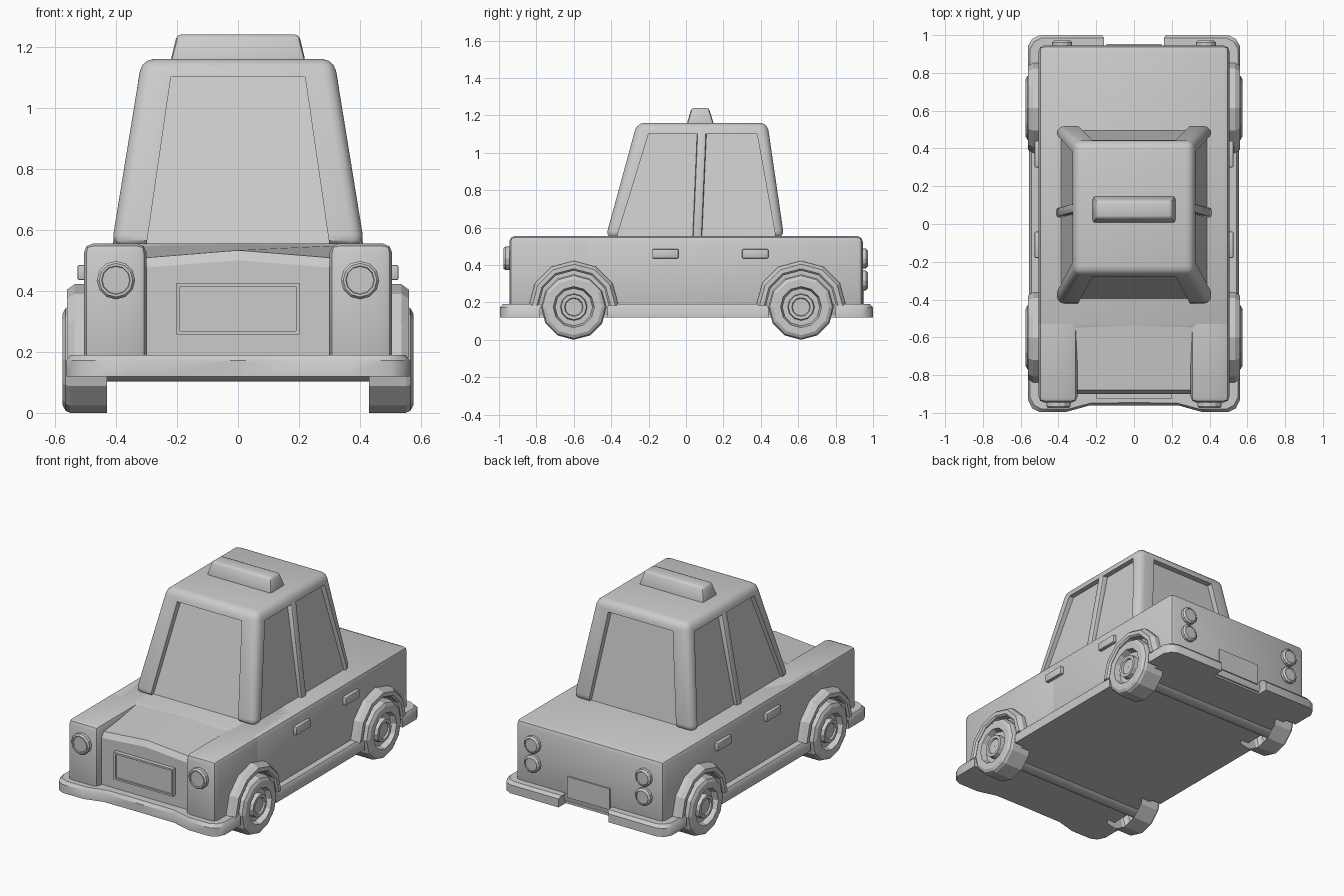
import bpy, bmesh
from math import sin, cos, pi, radians

if "Cube" in bpy.data.objects:
    bpy.data.objects.remove(bpy.data.objects["Cube"])


def finish(name, bm, bevel=0, seg=2, smooth=True):
    """Optionally bevel the hard edges, then turn the bmesh into an object."""
    bmesh.ops.recalc_face_normals(bm, faces=bm.faces)
    if bevel:
        edges = [e for e in bm.edges if e.is_manifold and e.calc_face_angle(0) > radians(25)]
        bmesh.ops.bevel(bm, geom=edges, offset=bevel, segments=seg, profile=0.5,
                        affect='EDGES', clamp_overlap=True)
    me = bpy.data.meshes.new(name)
    bm.to_mesh(me)
    bm.free()
    ob = bpy.data.objects.new(name, me)
    bpy.context.collection.objects.link(ob)
    if smooth:
        soften(me)
    return ob


def soften(me):
    me.polygons.foreach_set("use_smooth", [True] * len(me.polygons))
    me.set_sharp_from_angle(angle=radians(38))


def loft(name, rings, closed=True, caps=True, **kw):
    """Skin a list of point rings."""
    bm = bmesh.new()
    vs = [[bm.verts.new(p) for p in r] for r in rings]
    n = len(rings[0])
    for a, b in zip(vs, vs[1:]):
        for i in range(n if closed else n - 1):
            j = (i + 1) % n
            bm.faces.new((a[i], a[j], b[j], b[i]))
    if caps:
        bm.faces.new(vs[0])
        bm.faces.new(vs[-1])
    return finish(name, bm, **kw)


def block(name, low, high, **kw):
    """Tapered block between two rectangles (x0, x1, y0, y1, z)."""
    rect = lambda r: [(r[0], r[2], r[4]), (r[1], r[2], r[4]), (r[1], r[3], r[4]), (r[0], r[3], r[4])]
    return loft(name, [rect(low), rect(high)], **kw)


def box(name, x0, x1, y0, y1, z0, z1, **kw):
    return block(name, (x0, x1, y0, y1, z0), (x0, x1, y0, y1, z1), **kw)


def disc_y(name, x, z, prof, sides=12):
    """Round lamp turned about y; prof holds (y, radius)."""
    rings = [[(x + r * cos(2 * pi * i / sides), y, z + r * sin(2 * pi * i / sides))
              for i in range(sides)] for y, r in prof]
    loft(name, rings, smooth=False)


# Lower body
box("body_main", -.505, .505, -.56, .945, .125, .555, bevel=.03)
hood = [(-.90, .475, .50), (-.88, .507, .533), (-.54, .548, .552), (-.38, .55, .554)]
loft("hood", [[(-.32, y, .125), (-.32, y, e), (0, y, c), (.32, y, e), (.32, y, .125)]
              for y, e, c in hood], smooth=False)

# Bumper and sill band, notched round the wheels and at the rear plate
half = [(0, -.96), (.24, -.962), (.36, -.995), (.50, -.995), (.54, -.975), (.562, -.93),
        (.562, -.78), (.49, -.78), (.49, -.42), (.555, -.42), (.555, .44), (.49, .44),
        (.49, .80), (.562, .80), (.562, .94), (.54, .98), (.50, 1.0), (.17, 1.0), (.17, .93)]
outline = half + [(-x, y) for x, y in reversed(half) if x > 0]
loft("bumper_band", [[(x, y, z) for x, y in outline] for z in (.12, .172)]
     + [[(x - .012 * (1 if x > 0 else -1 if x < 0 else 0), y * .985, .19) for x, y in outline]])

# Cabin frame: tapered shell with the window openings cut through
frame = block("cabin_frame", (-.415, .415, -.43, .525, .545), (-.315, .315, -.262, .435, 1.16),
              bevel=.04, seg=3)
cutters = [block("cut_front", (-.307, .307, -1, 1, .5), (-.22, .22, -1, 1, 1.1)),
           block("cut_side", (-1, 1, -.385, .488, .5), (-1, 1, -.20, .38, 1.1))]
for c in cutters:
    m = frame.modifiers.new("windows", 'BOOLEAN')
    m.operation, m.object, m.solver = 'DIFFERENCE', c, 'EXACT'
dg = bpy.context.evaluated_depsgraph_get()
cut_mesh = bpy.data.meshes.new_from_object(frame.evaluated_get(dg))
frame.modifiers.clear()
frame.data = cut_mesh
soften(cut_mesh)
for c in cutters:
    bpy.data.objects.remove(c)

# Glass core and roof sign
block("windows", (-.39, .39, -.40, .497, .54), (-.29, .29, -.232, .405, 1.12))
block("roof_sign", (-.222, .222, .003, .15, 1.15), (-.2, .2, .03, .122, 1.24), bevel=.014)

# Grille with thin raised frame, and rear plate
box("grille_panel", -.19, .19, -.915, -.88, .265, .418)
for x0, x1, z0, z1 in [(-.202, .202, .257, .268), (-.202, .202, .414, .425),
                       (-.202, -.19, .257, .425), (.19, .202, .257, .425)]:
    box("grille_frame", x0, x1, -.925, -.88, z0, z1)
box("rear_plate", -.145, .145, .93, .952, .17, .30)


def wheel(s, cy):
    """Open-backed tyre with recessed rim and hub, axis along x."""
    prof = [(.43, .175), (.55, .175), (.565, .168), (.575, .15), (.575, .11), (.54, .10),
            (.54, .072), (.57, .068), (.57, .05), (.56, .046), (.56, .001)]
    rings = [[(s * x, cy + r * sin(pi * i / 6), .175 - r * cos(pi * i / 6)) for i in range(12)]
             for x, r in prof]
    loft("wheel", rings, caps=False, smooth=False)


def wheel_arch(s, cy):
    """Half ring standing proud of the body side."""
    prof = [(.48, .24), (.535, .24), (.56, .222), (.56, .198), (.55, .188), (.48, .188)]
    rings = [[(s * x, cy - r * cos(pi * i / 6), .182 + r * sin(pi * i / 6)) for x, r in prof]
             for i in range(7)]
    loft("wheel_arch", rings, smooth=False)


for s in (-1, 1):
    # Front fenders, centre pillars, handles
    box("fender", s * .30, s * .505, -.945, -.1, .125, .555, bevel=.03)
    block("centre_pillar", (s * .36, s * .412, .035, .085, .54), (s * .27, s * .322, .06, .11, 1.12),
          bevel=.012)
    for y in (-.18, .30):
        box("door_handle", s * .49, s * .526, y, y + .14, .435, .485, bevel=.006)
    # Lamps
    disc_y("headlight", s * .40, .435, [(-.93, .063), (-.965, .063), (-.975, .055), (-.975, .047), (-.968, .045)])
    for z in (.435, .317):
        disc_y("tail_light", s * .38, z, [(.93, .053), (.962, .053), (.972, .042), (.967, .039)])
    for cy in (-.6, .615):
        wheel(s, cy)
        wheel_arch(s, cy)

# Axles
for cy in (-.6, .615):
    loft("axle", [[(x, cy + .072 * cos(pi * i / 6), .175 + .072 * sin(pi * i / 6)) for i in range(12)]
                  for x in (-.54, .54)])
